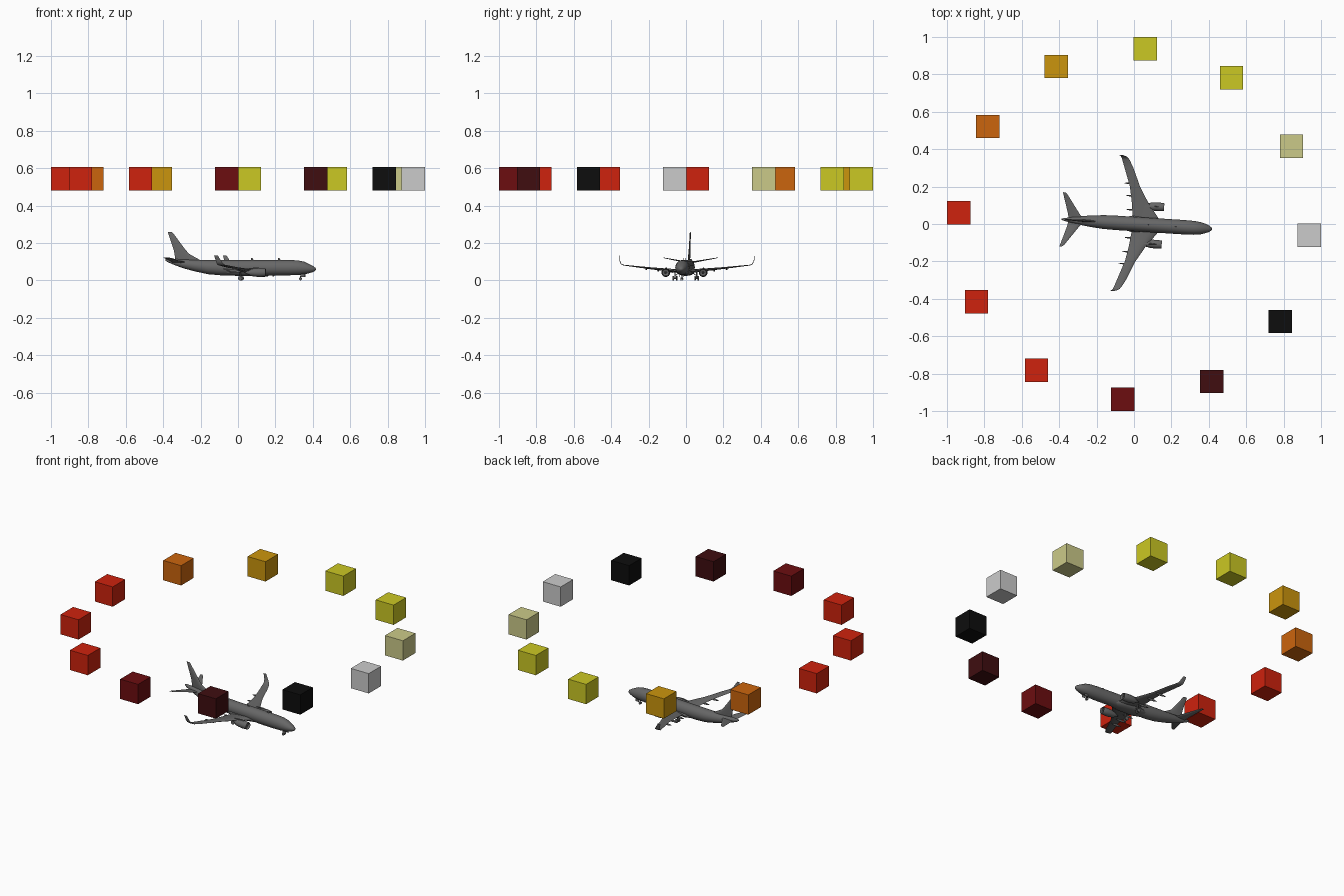
import bpy, bmesh
from math import sin, cos, pi, radians
from mathutils import Vector, Matrix

if "Cube" in bpy.data.objects:
    bpy.data.objects.remove(bpy.data.objects["Cube"])

HEADING = Matrix.Rotation(radians(-3.7), 4, 'Z')


def material(name, r, g, b):
    m = bpy.data.materials.new(name)
    m.use_nodes = True
    m.diffuse_color = (r, g, b, 1)
    bsdf = next(n for n in m.node_tree.nodes if n.type == 'BSDF_PRINCIPLED')
    bsdf.inputs["Base Color"].default_value = (r, g, b, 1)
    return m


grey = material("airframe grey", .135, .135, .135)
yellow = material("yellow", .6, .58, .017)
khaki = material("pale khaki", .6, .59, .25)
silver = material("light grey", .6, .6, .6)
black = material("black", .004, .004, .004)
dark_maroon = material("dark maroon", .05, .004, .005)
maroon = material("maroon", .15, .004, .005)
red = material("red", .62, .016, .004)
orange = material("orange", .6, .13, .004)
amber = material("amber", .6, .3, .004)


def finish(bm, name, mat, smooth=True):
    bmesh.ops.recalc_face_normals(bm, faces=bm.faces)
    mesh = bpy.data.meshes.new(name)
    bm.to_mesh(mesh)
    bm.free()
    mesh.materials.append(mat)
    ob = bpy.data.objects.new(name, mesh)
    bpy.context.collection.objects.link(ob)
    if smooth:
        bpy.ops.object.select_all(action='DESELECT')
        ob.select_set(True)
        bpy.context.view_layer.objects.active = ob
        bpy.ops.object.shade_smooth_by_angle(angle=radians(40))
    return ob


def loft(name, rings, mat=grey):
    """Skin a row of closed rings and cap both ends, turned to the heading."""
    bm = bmesh.new()
    rows = [[bm.verts.new(HEADING @ Vector(p)) for p in ring] for ring in rings]
    n = len(rows[0])
    for a, b in zip(rows, rows[1:]):
        for i in range(n):
            j = (i + 1) % n
            bm.faces.new((a[i], a[j], b[j], b[i]))
    bm.faces.new(rows[0])
    bm.faces.new(rows[-1])
    return finish(bm, name, mat)


def hoop(x, y, z, ry, rz, n=24):
    return [(x, y + ry * cos(2 * pi * i / n), z + rz * sin(2 * pi * i / n))
            for i in range(n)]


def section(lead, trail, thick):
    """Aerofoil ring between leading and trailing points."""
    lead, trail, thick = Vector(lead), Vector(trail), Vector(thick)
    outline = [(0, 0), (.08, .6), (.3, 1), (.65, .6), (1, .04),
               (1, -.04), (.65, -.6), (.3, -1), (.08, -.6)]
    return [lead.lerp(trail, c) + thick * t for c, t in outline]


def rod(name, a, b, radius, n=10):
    """Straight cylinder between two points."""
    a, b = Vector(a), Vector(b)
    d = b - a
    turn = Matrix.Translation((a + b) / 2) @ d.to_track_quat('Z', 'Y').to_matrix().to_4x4()
    bm = bmesh.new()
    bmesh.ops.create_cone(bm, cap_ends=True, segments=n, radius1=radius,
                          radius2=radius, depth=d.length, matrix=HEADING @ turn)
    return finish(bm, name, grey)


# Fuselage: x, centre height, half width, half height
body = [(.418, .060, .002, .002), (.413, .060, .010, .009), (.400, .061, .018, .017),
        (.380, .063, .026, .025), (.355, .066, .033, .034), (.320, .068, .037, .039),
        (.270, .068, .0385, .041), (-.09, .068, .0385, .041), (-.16, .071, .037, .038),
        (-.23, .079, .031, .031), (-.29, .088, .023, .024), (-.34, .098, .014, .016),
        (-.375, .106, .007, .009), (-.388, .109, .003, .004)]
loft("fuselage", [hoop(x, 0, z, ry, rz) for x, z, ry, rz in body])

# Wing root fairing under the belly
loft("belly_fairing", [hoop(x, 0, .046, .044 * k, .022 * k, 16)
                       for x, k in ((.17, .2), (.14, .75), (.09, 1), (-.01, 1), (-.06, .7), (-.1, .2))])

# Fin with its dorsal fillet
loft("tail_fin", [section((a, 0, z), (b, 0, z), (0, t, 0)) for a, b, z, t in
                  ((-.19, -.335, .102, .006), (-.225, -.337, .121, .006),
                   (-.262, -.34, .142, .006), (-.28, -.344, .162, .005),
                   (-.349, -.375, .254, .003), (-.355, -.377, .259, .001))])

# Roof aerials and belly aerial
for name, x, z, up in (("front_roof_aerial", .23, .107, .012),
                       ("rear_roof_aerial", .085, .107, .012),
                       ("belly_aerial", .2, .03, -.01)):
    loft(name, [section((x, 0, z), (x - .016, 0, z), (0, .0015, 0)),
                section((x - .008, 0, z + up), (x - .016, 0, z + up), (0, .001, 0))])

# Paired parts
for side, s in (("left", 1), ("right", -1)):
    wing = [(.0, .155, -.01, .047, .012), (.04, .128, -.01, .05, .010),
            (.12, .068, -.02, .058, .007), (.2, .02, -.035, .066, .005),
            (.298, -.022, -.07, .077, .003), (.34, -.045, -.085, .082, .002)]
    rings = [section((a, s * y, z), (b, s * y, z), (0, 0, t)) for y, a, b, z, t in wing]
    # Blended winglet
    rings += [section((a, s * y, z), (b, s * y, z), (0, -s * t, t * up)) for y, a, b, z, t, up in
              ((.352, -.055, -.09, .088, .0015, 1), (.358, -.064, -.094, .1, .0015, .3),
               (.364, -.084, -.104, .132, .001, 0))]
    loft(side + "_wing", rings)

    loft(side + "_tailplane", [section((a, s * y, z), (b, s * y, z), (0, 0, t)) for y, a, b, z, t in
                               ((0, -.265, -.35, .095, .005), (.03, -.29, -.355, .1, .004),
                                (.135, -.365, -.387, .119, .002), (.145, -.377, -.39, .121, .001))])

    # Flap track fairings
    for i, (y, x, z) in enumerate(((.075, -.022, .046), (.15, -.028, .054), (.215, -.042, .061))):
        loft(f"{side}_flap_fairing_{i + 1}",
             [hoop(x + d, s * y, z, .005 * k, .007 * k, 10)
              for d, k in ((.045, .1), (.03, .8), (.01, 1), (-.01, .7), (-.026, .1))])

    # Engine: outer cowl turns inward at the intake, core cone behind
    ey, ez = s * .1, .042
    loft(side + "_engine_cowl", [hoop(x, ey, ez, r, r) for x, r in
                                 ((.135, .004), (.142, .017), (.153, .0185), (.155, .02), (.15, .0215),
                                  (.125, .0235), (.095, .022), (.07, .017), (.072, .011))])
    loft(side + "_engine_core", [hoop(x, ey, ez, r, r, 16) for x, r in
                                 ((.09, .013), (.06, .011), (.055, .007), (.04, .002))])
    loft(side + "_engine_spinner", [hoop(x, ey, ez, r, r, 12) for x, r in
                                    ((.13, .008), (.142, .006), (.15, .001))])
    loft(side + "_engine_pylon", [section((.14, ey, .062), (.06, ey, .055), (0, .004, 0)),
                                  section((.11, ey, .07), (.02, ey, .06), (0, .003, 0))])

    # Main landing gear
    gy = s * .058
    rod(side + "_main_strut", (.016, gy, .012), (.016, gy, .055), .0035)
    rod(side + "_main_brace", (.016, gy, .025), (.016, s * .03, .045), .002)
    rod(side + "_main_axle", (.016, gy - .011, .0115), (.016, gy + .011, .0115), .003)
    for i, o in enumerate((-.0085, .0085)):
        rod(f"{side}_main_wheel_{i + 1}", (.016, gy + o - .0035, .0115),
            (.016, gy + o + .0035, .0115), .0115, 20)

    # Nose wheels and gear doors
    rod(side + "_nose_wheel", (.335, s * .002, .008), (.335, s * .0065, .008), .0075, 16)
    loft(side + "_nose_gear_door", [section((.36, s * .011, z), (.335, s * .011, z), (0, .001, 0))
                                    for z in (.018, .034)])

rod("nose_strut", (.335, 0, .008), (.338, 0, .04), .003)

# Ring of coloured boxes, clockwise from the back
ring = [yellow, yellow, khaki, silver, black, dark_maroon,
        maroon, red, red, red, orange, amber]
for i, mat in enumerate(ring):
    angle = radians(86.3 - 30 * i)
    bm = bmesh.new()
    bmesh.ops.create_cube(bm, size=.125, matrix=Matrix.Translation(
        (.9395 * cos(angle), .9395 * sin(angle), .543)))
    finish(bm, f"box_{i + 1}", mat, smooth=False)
